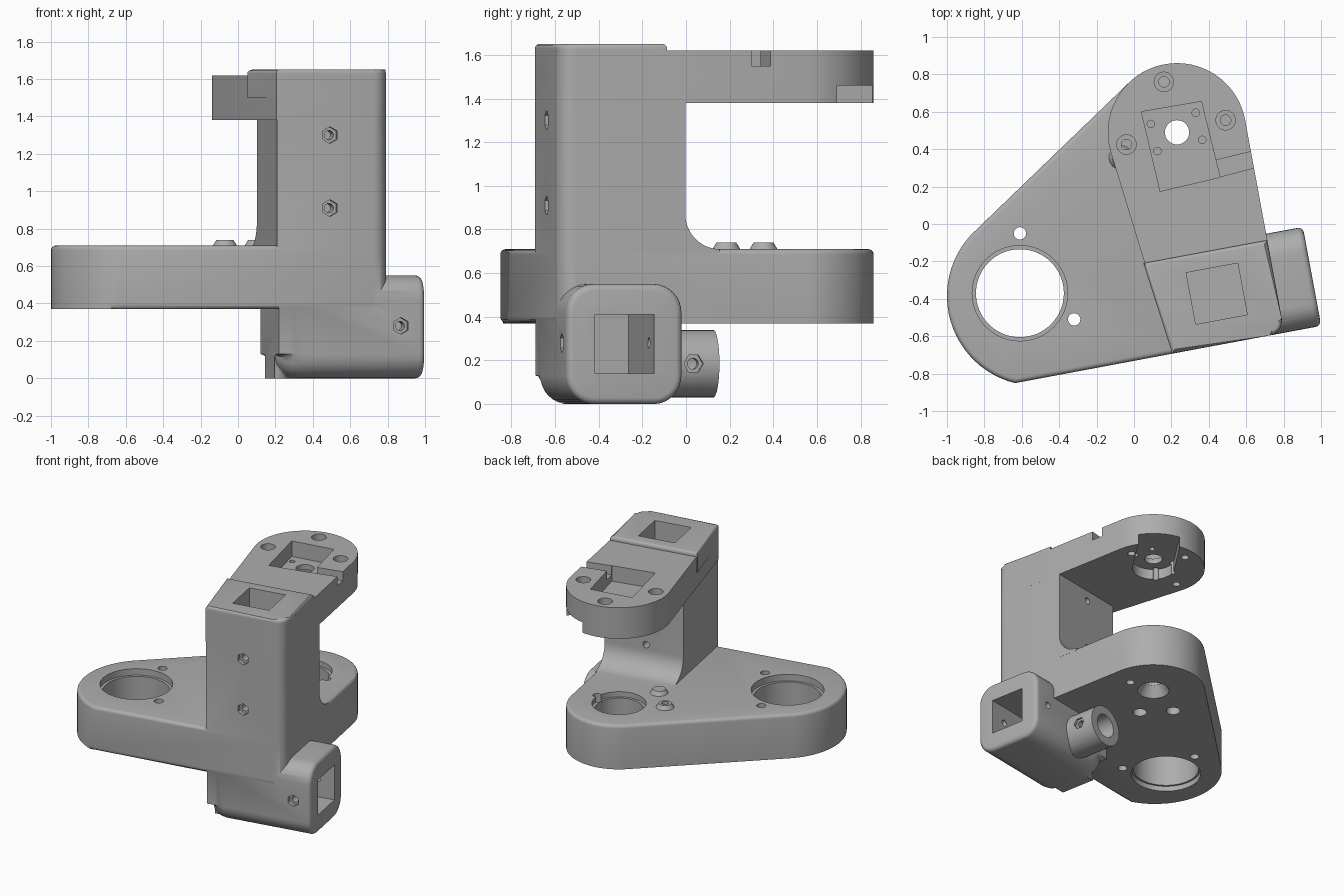
import bpy, bmesh
from math import radians, degrees, cos, sin, pi
from mathutils import Matrix, Vector

if "Cube" in bpy.data.objects:
    bpy.data.objects.remove(bpy.data.objects["Cube"])

# Most parts follow a frame (u, v) turned about z
TILT = 10.5
TURN = Matrix.Rotation(radians(TILT), 4, 'Z')
ALONG_U = TURN @ Matrix(((0, 0, 1, 0), (1, 0, 0, 0), (0, 1, 0, 0), (0, 0, 0, 1)))  # (v, z) profile
ALONG_V = TURN @ Matrix(((0, 1, 0, 0), (0, 0, 1, 0), (1, 0, 0, 0), (0, 0, 0, 1)))  # (z, u) profile
UP = Matrix.Identity(4)
FRONT, RIGHT, LEFT, REAR = -0.718, 0.685, 0.08, -0.13
HUB = (0.23, 0.49)
RING = (-0.61, -0.37)


def loc(u, v):
    return tuple((TURN @ Vector((u, v, 0)))[:2])


def arc(c, r, a0, a1, n=16):
    angles = [radians(a0 + (a1 - a0) * i / n) for i in range(n + 1)]
    return [(c[0] + r * cos(a), c[1] + r * sin(a)) for a in angles]


def rect(c, w, h):
    return [(c[0] + sx * w / 2, c[1] + sy * h / 2)
            for sx, sy in ((-1, -1), (1, -1), (1, 1), (-1, 1))]


def prism(name, pts, z0, z1, frame=UP, low=0, high=0, taper=1.0):
    """Extrude a profile, rounding the rims at either end."""
    bm = bmesh.new()
    bottom = [bm.verts.new((x, y, z0)) for x, y in pts]
    mid = sum((Vector(p) for p in pts), Vector((0, 0))) / len(pts)
    top = [bm.verts.new((mid.x + (x - mid.x) * taper, mid.y + (y - mid.y) * taper, z1))
           for x, y in pts]
    bm.faces.new(bottom[::-1])
    bm.faces.new(top)
    for i in range(len(pts)):
        j = (i + 1) % len(pts)
        bm.faces.new((bottom[i], bottom[j], top[j], top[i]))
    for z, size in ((z0, low), (z1, high)):
        if size:
            rim = [e for e in bm.edges if all(abs(v.co.z - z) < 1e-5 for v in e.verts)]
            bmesh.ops.bevel(bm, geom=rim, offset=size, segments=4, profile=0.5,
                            affect='EDGES', clamp_overlap=True)
    bmesh.ops.transform(bm, matrix=frame, verts=bm.verts)
    bmesh.ops.recalc_face_normals(bm, faces=bm.faces)
    mesh = bpy.data.meshes.new(name)
    bm.to_mesh(mesh)
    bm.free()
    ob = bpy.data.objects.new(name, mesh)
    bpy.context.collection.objects.link(ob)
    return ob


def rod(name, c, r, z0, z1, frame=UP, sides=32, taper=1.0):
    return prism(name, arc(c, r, 0, 360 - 360 / sides, sides - 1), z0, z1, frame, taper=taper)


def combine(body, tool, operation):
    mod = body.modifiers.new("combine", 'BOOLEAN')
    mod.operation, mod.solver, mod.object = operation, 'EXACT', tool
    bpy.context.view_layer.objects.active = body
    bpy.ops.object.modifier_apply(modifier=mod.name)
    bpy.data.objects.remove(tool)


# Base plate outline with a round nose and a round ring end
corner = arc(loc(RIGHT - 0.08, FRONT + 0.08), 0.08, TILT - 90, TILT, 6)
nose = arc(HUB, 0.37, TILT, 135, 24)
ring_end = arc((-0.52, -0.385), 0.48, 137, 256, 24)
body = prism("bracket_body", nose + ring_end + corner, 0.37, 0.71, low=0.03, high=0.025)

# Solid parts joined to the base
block_profile = []
for v, z, a in ((-0.31, 0.13, 270), (-0.31, 0.42, 0), (-0.588, 0.42, 90), (-0.588, 0.13, 180)):
    block_profile += arc((v, z), 0.13, a, a + 90, 8)
fillet = arc((REAR + 0.16, 0.87), 0.16, 180, 270, 12)
fillet += [(REAR + 0.16, 0.69), (REAR - 0.03, 0.69), (REAR - 0.03, 0.87)]
front_left = loc(0.075, FRONT)
solids = [
    prism("column", [loc(LEFT, FRONT)] + corner + [loc(RIGHT, REAR), loc(LEFT, REAR)], 0.41, 1.5),
    prism("upper_arm", arc(HUB, 0.37, TILT, 196.6, 36) + [front_left] + corner, 1.38, 1.62),
    prism("column_cap", [loc(0.011, -0.215), front_left] + corner + [loc(RIGHT, -0.215)],
          1.5, 1.65, high=0.02),
    prism("column_fillet", fillet, LEFT, RIGHT, ALONG_U),
    prism("lower_block", block_profile, 0.09, 0.885, ALONG_U, low=0.12, high=0.03),
    rod("rear_boss", (0.185, 0.39), 0.155, -0.25, 0.055, ALONG_V),
]
SCREW_SEATS = [(0.1, 0.185), (-0.07, 0.355)]
for seat in SCREW_SEATS:
    solids.append(rod("screw_seat", seat, 0.07, 0.70, 0.74, taper=0.65))
for part in solids:
    combine(body, part, 'UNION')

cuts = []


def bore(c, r, z0, z1, frame=UP, sides=32, taper=1.0):
    cuts.append(rod("bore", c, r, z0, z1, frame, sides, taper))


# Square tube sockets
cuts.append(prism("column_socket", rect((0.367, -0.447), 0.28, 0.28), 0.75, 1.8, TURN))
cuts.append(prism("block_socket", rect((-0.45, 0.275), 0.275, 0.27), 0.24, 1.0, ALONG_U))

# Bearing ring with a shallow step at each face, and its screws
bore(RING, 0.235, 0.2, 0.9, sides=64)
bore(RING, 0.255, 0.66, 0.9, sides=64)
bore(RING, 0.25, 0.2, 0.41, sides=64)
for c in ((-0.61, -0.05), (-0.32, -0.51)):
    bore(c, 0.033, 0.2, 0.9)

# Nose bearing seat
bore(HUB, 0.19, 0.67, 0.85, sides=48)
bore(HUB, 0.17, 0.5, 0.85, sides=48)
bore(HUB, 0.065, 0.2, 0.85)
bore(HUB, 0.12, 0.36, 0.45, taper=0.55)
bore((0.43, 0.47), 0.03, 0.2, 0.85)
for seat in SCREW_SEATS:
    bore(seat, 0.025, 0.2, 0.85)
    bore(seat, 0.05, 0.3, 0.5)

# Upper arm: motor pocket, cable groove, underside slot and screws
cuts.append(prism("motor_pocket", [(0.14, 0.175), (0.46, 0.25), (0.36, 0.655), (0.04, 0.6)], 1.5, 1.8))
cuts.append(prism("cable_groove", [(0.43, 0.34), (0.45, 0.25), (0.66, 0.305), (0.66, 0.395)], 1.55, 1.8))
SLOT = 57
out = Vector((cos(radians(SLOT)), sin(radians(SLOT)))) * 0.5
slot = arc(HUB, 0.15, SLOT + 90, SLOT + 270, 20)
slot += [(slot[-1][0] + out.x, slot[-1][1] + out.y), (slot[0][0] + out.x, slot[0][1] + out.y)]
cuts.append(prism("underside_slot", slot, 1.3, 1.46))
bore(HUB, 0.065, 1.3, 1.8)
for c in ((0.09, 0.535), (0.33, 0.595), (0.365, 0.45), (0.125, 0.39)):
    bore(c, 0.02, 1.3, 1.8, sides=16)
for c in ((0.16, 0.76), (0.49, 0.555), (-0.04, 0.425)):
    bore(c, 0.028, 1.3, 1.8)
    bore(c, 0.052, 1.54, 1.8)

# Clamp screws with hexagonal nut recesses on the front
for z, u in ((1.3, 0.367), (0.91, 0.367), (0.28, 0.753)):
    bore((z, u), 0.025, -0.8, 0.0, ALONG_V, 16)
    bore((z, u), 0.045, -0.8, -0.685, ALONG_V, 6)

# Rear boss bore and its side screw
bore((0.185, 0.39), 0.09, -0.2, 0.2, ALONG_V)
bore((-0.065, 0.185), 0.025, 0.4, 0.7, ALONG_U, 16)
bore((-0.065, 0.185), 0.045, 0.525, 0.7, ALONG_U, 6)

for tool in cuts:
    combine(body, tool, 'DIFFERENCE')

# Single grey finish
grey = bpy.data.materials.new("plain_grey")
grey.use_nodes = True
colour = (0.42, 0.42, 0.42, 1)
grey.diffuse_color = colour
grey.node_tree.nodes["Principled BSDF"].inputs["Base Color"].default_value = colour
body.data.materials.clear()
body.data.materials.append(grey)

bpy.ops.object.select_all(action='DESELECT')
body.select_set(True)
bpy.context.view_layer.objects.active = body
bpy.ops.object.shade_smooth_by_angle(angle=radians(30))
